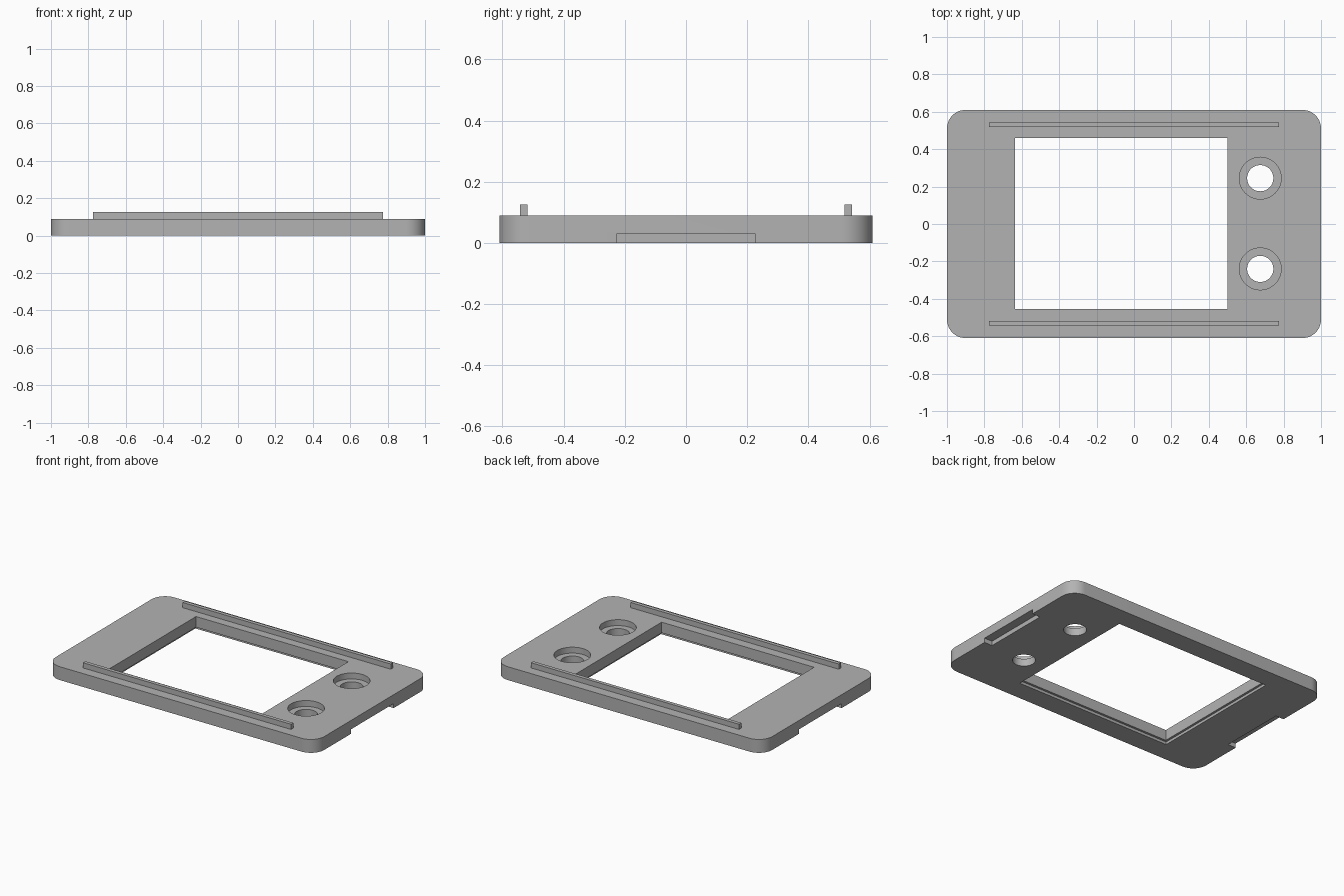
import bpy
import math

default = bpy.data.objects.get("Cube")
if default:
    bpy.data.objects.remove(default, do_unlink=True)

grey = bpy.data.materials.new("plain grey")
grey.use_nodes = True
colour = (0.45, 0.45, 0.45, 1)
grey.diffuse_color = colour
grey.node_tree.nodes["Principled BSDF"].inputs["Base Color"].default_value = colour


def box(name, low, high):
    """Axis-aligned box between two corners."""
    centre = [(a + b) / 2 for a, b in zip(low, high)]
    bpy.ops.mesh.primitive_cube_add(size=1, location=centre)
    ob = bpy.context.object
    ob.name = name
    ob.scale = [b - a for a, b in zip(low, high)]
    bpy.ops.object.transform_apply(location=True, rotation=False, scale=True)
    ob.data.materials.append(grey)
    return ob


def cylinder(name, x, y, radius, low, high):
    bpy.ops.mesh.primitive_cylinder_add(
        vertices=64, radius=radius, depth=high - low, location=(x, y, (low + high) / 2))
    ob = bpy.context.object
    ob.name = name
    ob.data.materials.append(grey)
    return ob


def apply(ob, mod):
    bpy.context.view_layer.objects.active = ob
    bpy.ops.object.modifier_apply(modifier=mod.name)


def cut(ob, cutter):
    cutter.hide_render = True
    mod = ob.modifiers.new("cut", 'BOOLEAN')
    mod.operation = 'DIFFERENCE'
    mod.solver = 'EXACT'
    mod.object = cutter
    apply(ob, mod)
    bpy.data.objects.remove(cutter, do_unlink=True)


TOP = 0.09
HALF_Y = 0.61

# Plate with rounded upright corners
plate = box("cover_plate", (-1, -HALF_Y, 0), (1, HALF_Y, TOP))
weights = plate.data.attributes.new("bevel_weight_edge", 'FLOAT', 'EDGE')
for edge in plate.data.edges:
    a, b = (plate.data.vertices[i].co for i in edge.vertices)
    weights.data[edge.index].value = 1.0 if abs(a.z - b.z) > 0.01 else 0.0
bevel = plate.modifiers.new("corners", 'BEVEL')
bevel.limit_method = 'WEIGHT'
bevel.width = 0.1
bevel.segments = 12
apply(plate, bevel)

# Display window and the shallow step around its underside
cut(plate, box("window_cutter", (-0.635, -0.455, -0.1), (0.5, 0.46, 0.2)))
cut(plate, box("step_cutter", (-0.65, -0.47, -0.1), (0.515, 0.475, 0.018)))

# Two counterbored button holes
for y in (-0.24, 0.245):
    cut(plate, cylinder("hole_cutter", 0.675, y, 0.07, -0.1, 0.2))
    cut(plate, cylinder("counterbore_cutter", 0.675, y, 0.112, TOP - 0.04, 0.2))

# Notches under both ends
for side in (-1, 1):
    xs = sorted((side * 0.94, side * 1.1))
    cut(plate, box("notch_cutter", (xs[0], -0.227, -0.1), (xs[1], 0.227, 0.03)))

bpy.ops.object.select_all(action='DESELECT')
plate.select_set(True)
bpy.context.view_layer.objects.active = plate
bpy.ops.object.shade_smooth_by_angle(angle=math.radians(30))

# Raised ribs along the long edges
for name, side in (("front_rib", -1), ("back_rib", 1)):
    ys = sorted((side * 0.518, side * 0.543))
    box(name, (-0.775, ys[0], TOP - 0.005), (0.775, ys[1], 0.125))
